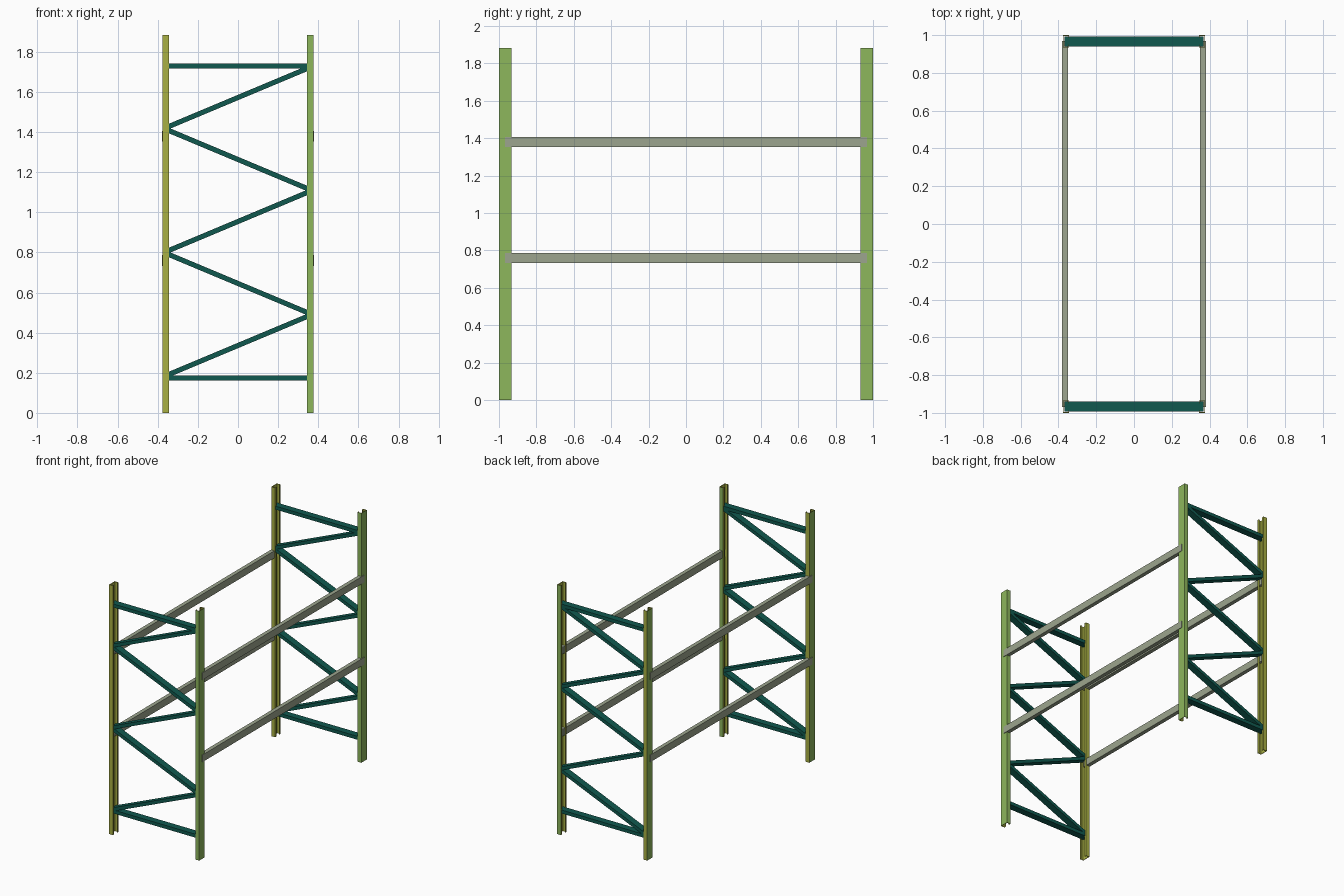
import bpy, bmesh, math
from mathutils import Matrix, Vector

if "Cube" in bpy.data.objects:
    bpy.data.objects.remove(bpy.data.objects["Cube"])


def material(name, hex_code):
    def lin(v):
        v /= 255
        return v / 12.92 if v <= 0.04045 else ((v + 0.055) / 1.055) ** 2.4
    m = bpy.data.materials.new(name)
    m.diffuse_color = [lin(int(hex_code[i:i + 2], 16)) for i in (0, 2, 4)] + [1]
    m.use_nodes = True
    m.node_tree.nodes["Principled BSDF"].inputs["Base Color"].default_value = m.diffuse_color
    return m


GREEN = material("leaf green", "8DB75C")
OLIVE = material("olive yellow", "A9B043")
TEAL = material("dark teal", "10594F")
GREY = material("sage grey", "9CA58E")


def finish(name, bm, mats):
    bmesh.ops.recalc_face_normals(bm, faces=bm.faces[:])
    me = bpy.data.meshes.new(name)
    bm.to_mesh(me)
    bm.free()
    for m in mats:
        me.materials.append(m)
    ob = bpy.data.objects.new(name, me)
    bpy.context.collection.objects.link(ob)
    return ob


def box(name, center, size, mat, rot_y=0.0):
    bm = bmesh.new()
    mx = (Matrix.Translation(center) @ Matrix.Rotation(rot_y, 4, 'Y')
          @ Matrix.Diagonal((*size, 1)))
    bmesh.ops.create_cube(bm, size=1, matrix=mx)
    return finish(name, bm, [mat])


HEIGHT = 1.883
X_IN, X_OUT = 0.344, 0.376
POST_Y, HALF = 0.967, 0.033
T, LIP = 0.004, 0.018   # sheet thickness, half width of the open slot


def post(name, sx, sy):
    """Lipped channel, open towards the middle of the frame."""
    half = [(X_OUT, HALF), (X_IN, HALF), (X_IN, LIP), (X_IN + T, LIP),
            (X_IN + T, HALF - T), (X_OUT - T, HALF - T)]
    outline = half + [(x, -y) for x, y in reversed(half)]
    bm = bmesh.new()
    f = bm.faces.new([bm.verts.new((sx * x, sy * POST_Y + y, 0)) for x, y in outline])
    ext = bmesh.ops.extrude_face_region(bm, geom=[f])
    top = [v for v in ext["geom"] if isinstance(v, bmesh.types.BMVert)]
    bmesh.ops.translate(bm, verts=top, vec=(0, 0, HEIGHT))
    bmesh.ops.recalc_face_normals(bm, faces=bm.faces[:])
    # green web and right-hand flanges, olive lips, inside and left-hand flanges
    for f in bm.faces:
        c = f.calc_center_median()
        web = abs(c.x) > X_OUT - 0.001
        flange = abs(c.y - sy * POST_Y) > HALF - 0.001
        f.material_index = 0 if web or (flange and sx > 0) else 1
    finish(name, bm, [GREEN, OLIVE])


def diagonal(name, y, a, b):
    a, b = Vector(a), Vector(b)
    d = b - a
    box(name, ((a.x + b.x) / 2, y, (a.y + b.y) / 2), (d.length, 0.052, 0.025),
        TEAL, -math.atan2(d.y, d.x))


for sy, end in ((-1, "front"), (1, "back")):
    y = sy * POST_Y
    # upright posts
    for sx, side in ((-1, "left"), (1, "right")):
        post(f"{end}_{side}_post", sx, sy)
    # horizontal braces
    for z, level in ((0.174, "lower"), (1.729, "upper")):
        box(f"{end}_{level}_brace", (0, y, z), (0.738, 0.052, 0.026), TEAL)
    # zigzag braces
    for i in range(5):
        z0 = 0.188 + i * 0.309
        s = -1 if i % 2 == 0 else 1
        diagonal(f"{end}_diagonal_brace_{i + 1}", y,
                 (s * 0.358, z0 - 0.002), (-s * 0.358, z0 + 0.298))

# shelf beams, standing slightly proud of the posts
for sx, side in ((-1, "left"), (1, "right")):
    for z, level in ((0.759, "lower"), (1.379, "upper")):
        box(f"{side}_{level}_beam", (sx * 0.365, 0, z), (0.03, 1.936, 0.054), GREY)
